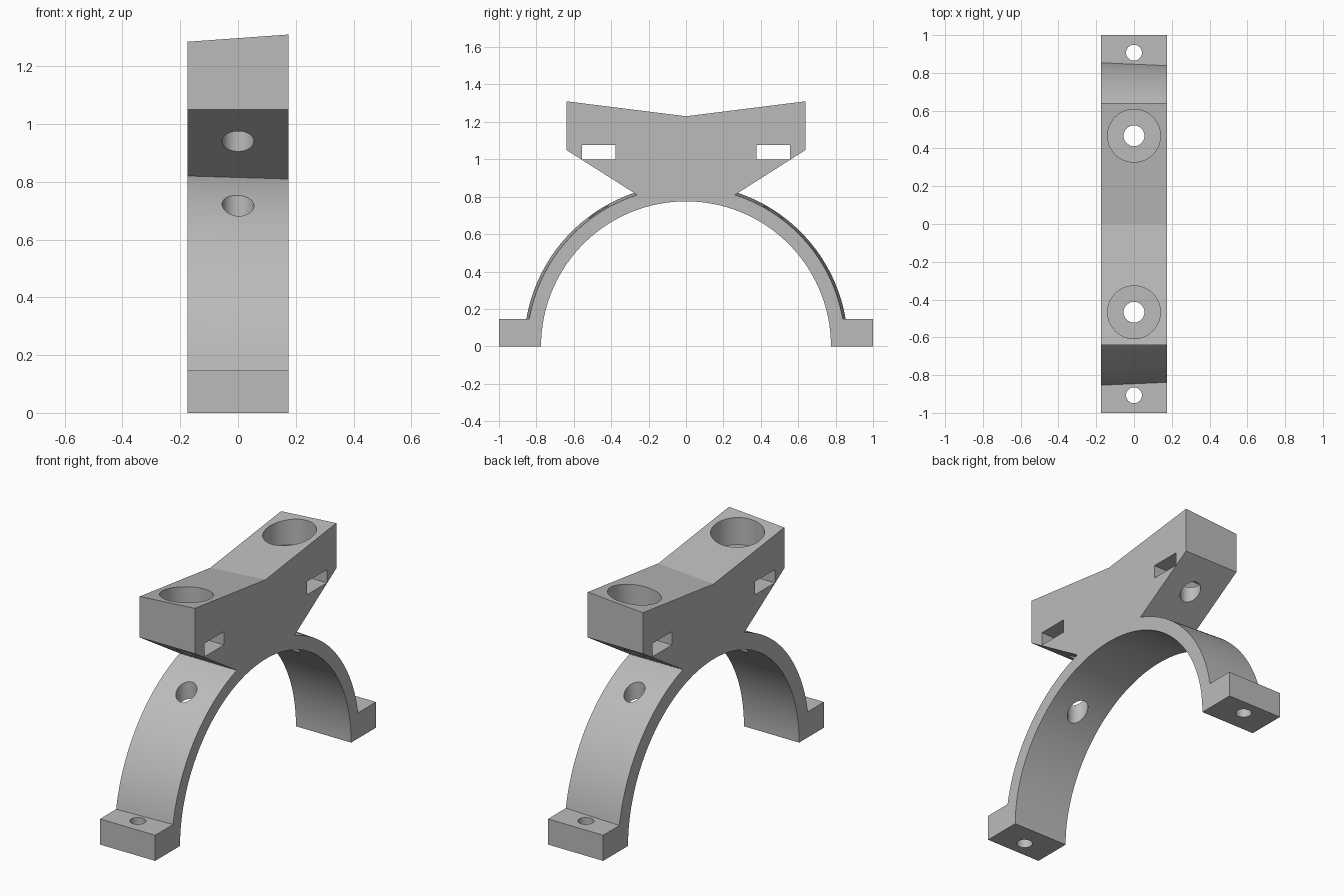
import bpy, bmesh, math
from mathutils import Matrix

cube = bpy.data.objects.get("Cube")
if cube:
    bpy.data.objects.remove(cube, do_unlink=True)

HALF = 0.175      # half width of the bracket
BORE = 0.775      # radius of the saddle bore
FOOT = 0.147      # height of the feet
STEPS = 40        # segments per quarter arch

grey = bpy.data.materials.new("light grey")
grey.use_nodes = True
grey.diffuse_color = (0.5, 0.5, 0.5, 1)
grey.node_tree.nodes["Principled BSDF"].inputs["Base Color"].default_value = (0.5, 0.5, 0.5, 1)


def make_object(name, bm):
    bmesh.ops.recalc_face_normals(bm, faces=bm.faces)
    mesh = bpy.data.meshes.new(name)
    bm.to_mesh(mesh)
    bm.free()
    mesh.materials.append(grey)
    obj = bpy.data.objects.new(name, mesh)
    bpy.context.collection.objects.link(obj)
    return obj


def profile(radius, drop):
    """Closed side outline (y, z) with a given arch radius and top drop."""
    slope = math.atan2(1.05 - 0.809, 0.64 - 0.26)
    offset = (1.05 - 0.64 * math.tan(slope)) * math.cos(slope)
    start = math.asin(FOOT / radius)
    end = slope + math.asin(offset / radius)
    half = [(BORE * math.sin(i / STEPS * math.pi / 2), BORE * math.cos(i / STEPS * math.pi / 2))
            for i in range(STEPS + 1)]
    half += [(1, 0), (1, FOOT)]
    for i in range(STEPS + 1):
        a = start + (end - start) * i / STEPS
        half.append((radius * math.cos(a), radius * math.sin(a)))
    half += [(0.64, 1.05), (0.64, 1.31 - drop), (0, 1.23 - drop)]
    # Mirror, without repeating the two points on the centre line
    return half + [(-y, z) for y, z in reversed(half[1:-1])]


# Bracket body: arch, feet and head lofted between the two side outlines
bm = bmesh.new()
sides = []
for x, outline in ((-HALF, profile(0.866, 0.025)), (HALF, profile(0.851, 0))):
    sides.append([bm.verts.new((x, y, z)) for y, z in outline])
count = len(sides[0])
for i in range(count):
    j = (i + 1) % count
    bm.faces.new((sides[0][i], sides[0][j], sides[1][j], sides[1][i]))
for side in sides:
    bm.faces.new(side)
bracket = make_object("clamp_bracket", bm)


def cut(name, bm):
    cutter = make_object(name, bm)
    cutter.hide_render = True
    mod = bracket.modifiers.new(name, "BOOLEAN")
    mod.operation = "DIFFERENCE"
    mod.solver = "EXACT"
    mod.object = cutter
    bpy.context.view_layer.objects.active = bracket
    bpy.ops.object.modifier_apply(modifier=name)
    bpy.data.objects.remove(cutter, do_unlink=True)


def cut_hole(name, y, radius, low, high):
    bm = bmesh.new()
    bmesh.ops.create_cone(bm, cap_ends=True, segments=48, radius1=radius, radius2=radius,
                          depth=high - low, matrix=Matrix.Translation((0, y, (low + high) / 2)))
    cut(name, bm)


# Bolt holes, counterbores, nut slots and foot holes on both ends
for end, s in (("front", -1), ("back", 1)):
    cut_hole(end + "_foot_hole", s * 0.907, 0.042, -0.1, 0.3)
    cut_hole(end + "_counterbore", s * 0.467, 0.14, 1.14, 1.5)
    cut_hole(end + "_bolt_hole", s * 0.467, 0.055, 0.4, 1.4)
    bm = bmesh.new()
    bmesh.ops.create_cube(bm, size=1, matrix=Matrix.Translation((0, s * 0.466, 1.038))
                          @ Matrix.Diagonal((1, 0.178, 0.076, 1)))
    cut(end + "_nut_slot", bm)

# Smooth the curved walls, keep the edges sharp
bpy.ops.object.select_all(action="DESELECT")
bracket.select_set(True)
bpy.context.view_layer.objects.active = bracket
bpy.ops.object.shade_smooth_by_angle(angle=math.radians(25))
# The creased head is only slightly bent, so its planes stay flat
for face in bracket.data.polygons:
    if face.normal.z > 0.9 and face.center.z > 1.15:
        face.use_smooth = False
